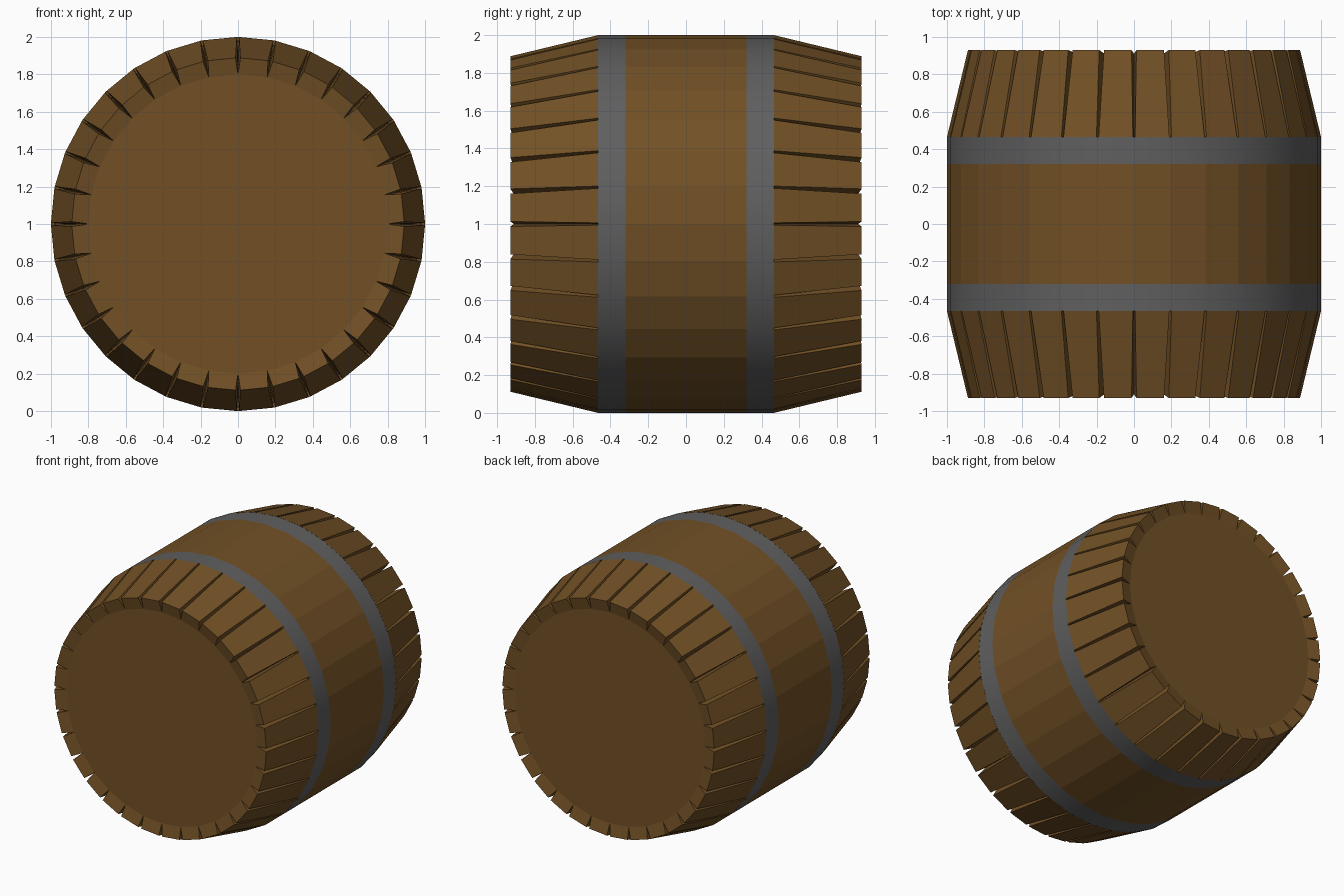
import bpy, bmesh, math

if "Cube" in bpy.data.objects:
    bpy.data.objects.remove(bpy.data.objects["Cube"])

N = 32                       # staves around the barrel (axis along y)
STEP = 2 * math.pi / N
R, RIM, INNER = 1.0, 0.888, 0.80
Y_HOOP0, Y_HOOP1 = 0.32, 0.465
Y_RIM, Y_HEAD = 0.93, 0.91


def material(name, rgb):
    m = bpy.data.materials.new(name)
    m.diffuse_color = (*rgb, 1)
    m.use_nodes = True
    m.node_tree.nodes["Principled BSDF"].inputs["Base Color"].default_value = m.diffuse_color
    return m


wood = material("brown wood", (0.168, 0.081, 0.019))
iron = material("grey iron", (0.115, 0.115, 0.115))


def pt(r, a, y):
    return (r * math.cos(a), y, 1 + r * math.sin(a))


def finish(name, bm, mat):
    bmesh.ops.remove_doubles(bm, verts=bm.verts, dist=1e-5)
    bmesh.ops.recalc_face_normals(bm, faces=bm.faces)
    me = bpy.data.meshes.new(name)
    bm.to_mesh(me)
    bm.free()
    me.materials.append(mat)
    ob = bpy.data.objects.new(name, me)
    bpy.context.collection.objects.link(ob)
    return ob


def face(bm, pts):
    bm.faces.new([bm.verts.new(p) for p in pts])


def tube(name, y0, y1, r, mat):
    bm = bmesh.new()
    for i in range(N):
        a, b = i * STEP, (i + 1) * STEP
        face(bm, [pt(r, a, y0), pt(r, b, y0), pt(r, b, y1), pt(r, a, y1)])
    return finish(name, bm, mat)


# Tapered stave ends, split by V-shaped gaps, with the recessed head
def barrel_end(name, s):
    bm = bmesh.new()
    g0, g1 = 0.006, 0.013 / RIM      # half gap angle at hoop and at rim
    y0, y1, y2 = s * Y_HOOP1, s * Y_RIM, s * Y_HEAD
    for i in range(N):
        a, b = i * STEP, (i + 1) * STEP
        o0, o1 = pt(R, a + g0, y0), pt(R, b - g0, y0)
        r0, r1 = pt(RIM, a + g1, y1), pt(RIM, b - g1, y1)
        i0, i1 = pt(INNER, a, y2), pt(INNER, b, y2)
        f0, f1 = pt(0.94, a, y0), pt(0.94, b, y0)
        face(bm, [o0, o1, r1, r0])            # outer face
        face(bm, [r0, r1, i1, i0])            # end grain
        face(bm, [o0, r0, i0, f0])            # gap walls
        face(bm, [o1, f1, i1, r1])
        face(bm, [pt(R, a - g0, y0), o0, f0])  # gap stop at the hoop
    face(bm, [pt(INNER, i * STEP, y2) for i in range(N)])
    return finish(name, bm, wood)


barrel_end("front_stave_ends", -1)
barrel_end("back_stave_ends", 1)

# Middle of the barrel
tube("middle_staves", -Y_HOOP0, Y_HOOP0, R, wood)

# Iron hoops, nearly flush with the staves
for name, s in (("front_hoop", -1), ("back_hoop", 1)):
    lo, hi = sorted((s * Y_HOOP0, s * Y_HOOP1))
    hoop = tube(name, lo, hi, R, iron)
    bpy.ops.object.select_all(action='DESELECT')
    hoop.select_set(True)
    bpy.context.view_layer.objects.active = hoop
    bpy.ops.object.shade_smooth_by_angle(angle=math.radians(30))
